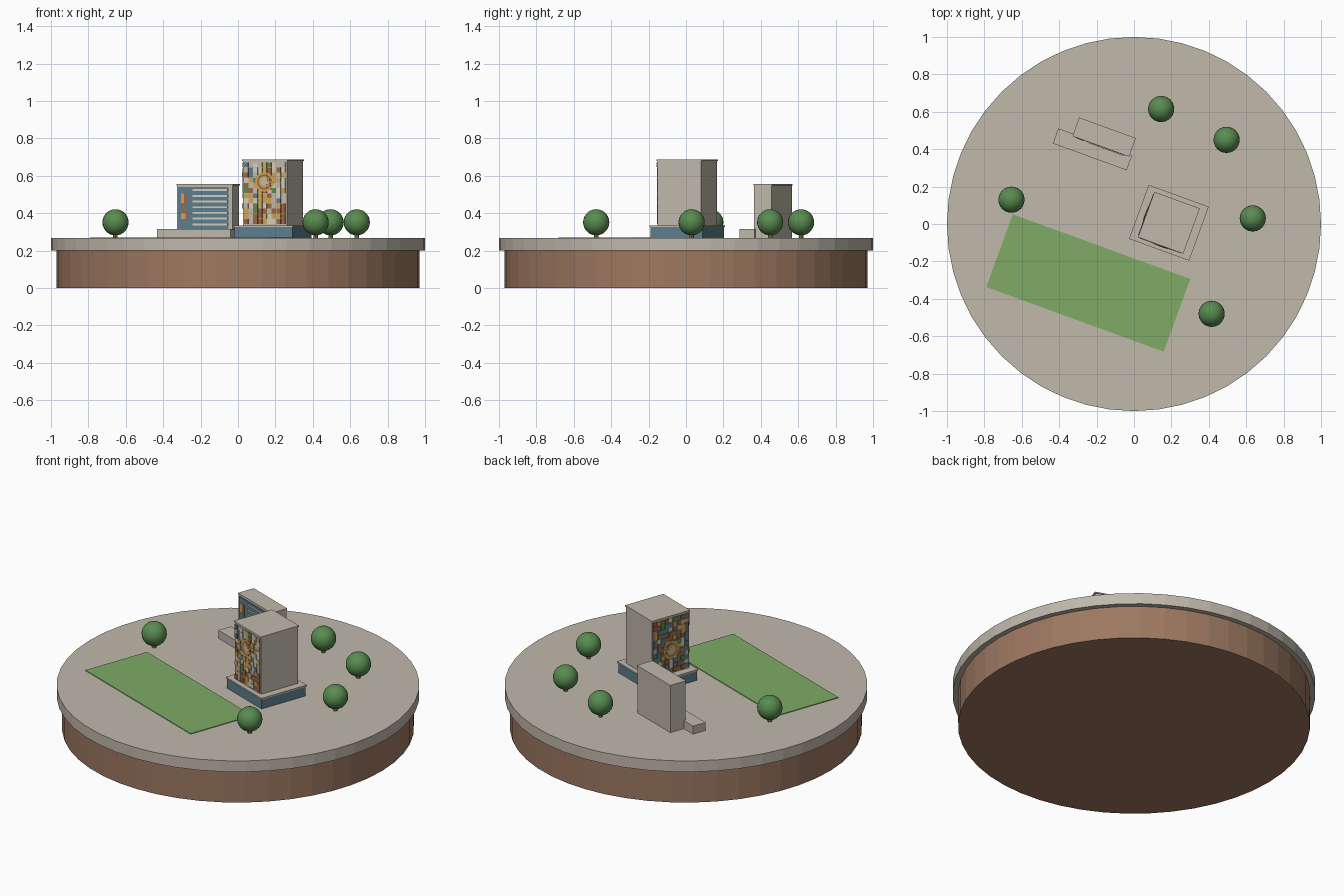
import bpy, bmesh, math, random
from mathutils import Matrix, Vector

cube = bpy.data.objects.get("Cube")
if cube:
    bpy.data.objects.remove(cube, do_unlink=True)
random.seed(4)
TURN = Matrix.Rotation(math.radians(-20), 4, 'Z')   # all built parts share this heading
GROUND = 0.267


def material(name, rgb):
    m = bpy.data.materials.new(name)
    m.use_nodes = True
    m.diffuse_color = (*rgb, 1)
    m.node_tree.nodes["Principled BSDF"].inputs["Base Color"].default_value = (*rgb, 1)
    return m


STONE = material("warm stone", (0.53, 0.48, 0.41))
SOIL = material("brown soil", (0.34, 0.19, 0.12))
GLASS = material("blue glass", (0.11, 0.21, 0.27))
GRASS = material("lawn green", (0.21, 0.41, 0.13))
LEAF = material("leaf green", (0.10, 0.26, 0.08))
GOLD = material("mosaic gold", (0.62, 0.37, 0.09))
RUST = material("mosaic rust", (0.33, 0.13, 0.06))
CREAM = material("pale cream", (0.66, 0.61, 0.51))


def finish(bm, name, mats, matrix=Matrix()):
    mesh = bpy.data.meshes.new(name)
    bm.to_mesh(mesh)
    bm.free()
    for m in mats:
        mesh.materials.append(m)
    ob = bpy.data.objects.new(name, mesh)
    ob.matrix_world = matrix
    bpy.context.collection.objects.link(ob)
    return ob


def add_box(bm, centre, size, index=0):
    mat = Matrix.Translation(centre) @ Matrix.Diagonal((*size, 1))
    verts = bmesh.ops.create_cube(bm, size=1, matrix=mat)["verts"]
    for f in {f for v in verts for f in v.link_faces}:
        f.material_index = index


def block(name, u, v, z0, z1, w, d, mat):
    """Box placed in the turned site grid."""
    bm = bmesh.new()
    add_box(bm, (0, 0, 0), (w, d, z1 - z0))
    return finish(bm, name, [mat], TURN @ Matrix.Translation((u, v, (z0 + z1) / 2)))


def cylinder(name, x, y, z0, z1, r, mat, sides):
    bm = bmesh.new()
    bmesh.ops.create_cone(bm, cap_ends=True, segments=sides, radius1=r, radius2=r, depth=z1 - z0)
    return finish(bm, name, [mat], Matrix.Translation((x, y, (z0 + z1) / 2)))


# Round ground
cylinder("soil_base", 0, 0, 0, 0.2, 0.97, SOIL, 48)
cylinder("paved_slab", 0, 0, 0.2, GROUND, 1.0, STONE, 48)
block("lawn", -0.122, -0.38, GROUND - 0.002, GROUND + 0.004, 1.01, 0.414, GRASS)

# Trees
for i, (x, y) in enumerate([(0.145, 0.615), (0.495, 0.45), (-0.655, 0.13),
                            (0.635, 0.03), (0.415, -0.48)]):
    cylinder(f"tree_trunk_{i}", x, y, GROUND - 0.005, 0.32, 0.012, SOIL, 8)
    bm = bmesh.new()
    bmesh.ops.create_uvsphere(bm, u_segments=24, v_segments=14, radius=0.07)
    for f in bm.faces:
        f.smooth = True
    finish(bm, f"tree_crown_{i}", [LEAF], Matrix.Translation((x, y, 0.351)))

# Mosaic tower
TU, TV, HALF = 0.173, 0.07, 0.125
block("tower_podium", TU, TV, GROUND - 0.002, 0.326, 0.33, 0.296, GLASS)
block("podium_cap", TU, TV, 0.326, 0.335, 0.342, 0.307, STONE)
block("tower_body", TU, TV, 0.335, 0.679, 2 * HALF, 2 * HALF, STONE)
block("tower_roof", TU, TV, 0.679, 0.686, 0.258, 0.258, STONE)


def mosaic(name, angle, weights, ring_z):
    """Tiled wall with a round emblem; the wall faces local -y before turning."""
    wall = TURN @ Matrix.Translation((TU, TV, 0)) @ Matrix.Rotation(angle, 4, 'Z')
    mats = [STONE, RUST, GOLD, GLASS, LEAF, CREAM]
    bm = bmesh.new()
    cols, rows, wide, z0, z1 = 9, 12, 0.236, 0.342, 0.672
    cw, rh = wide / cols, (z1 - z0) / rows
    for c in range(cols):
        r = 0
        while r < rows:
            tall = min(random.choice((1, 1, 1, 2)), rows - r)
            pick = random.choices(range(len(mats)), weights)[0]
            deep = random.choice((0.003, 0.005, 0.007))
            add_box(bm, (-wide / 2 + (c + 0.5) * cw, -HALF - deep / 2, z0 + (r + tall / 2) * rh),
                    (cw * 0.93, deep, rh * (tall - 0.07)), pick)
            r += tall
    finish(bm, name + "_tiles", mats, wall)

    # Emblem discs, stepped outward
    for part, radius, out, mat in (("rim", 0.053, 0.008, GOLD), ("field", 0.041, 0.009, RUST),
                                   ("band", 0.032, 0.010, GOLD), ("core", 0.021, 0.011, STONE)):
        bm = bmesh.new()
        bmesh.ops.create_cone(bm, cap_ends=True, segments=24, radius1=radius,
                              radius2=radius, depth=out)
        place = Matrix.Translation((0, -HALF - out / 2, ring_z))
        finish(bm, f"{name}_emblem_{part}", [mat],
               wall @ place @ Matrix.Rotation(math.pi / 2, 4, 'X'))


mosaic("front_mosaic", 0, (3, 3, 4, 1, 1, 3), 0.567)
mosaic("side_mosaic", -math.pi / 2, (2, 5, 2, 3, 2, 1), 0.48)

# Office block with a low wing in front
BU, BV = -0.309, 0.382
FRONT = BV - 0.05
block("office_body", BU, BV, GROUND - 0.002, 0.547, 0.316, 0.1, STONE)
block("office_roof", BU, BV, 0.547, 0.556, 0.322, 0.106, STONE)
block("low_wing", -0.345, 0.299, GROUND - 0.002, 0.316, 0.42, 0.085, STONE)
block("office_glazing", BU - 0.008, FRONT - 0.002, 0.316, 0.54, 0.285, 0.005, GLASS)
for i in range(7):
    z = 0.34 + i * 0.0305
    block(f"window_band_{i}", BU + 0.033, FRONT - 0.005, z - 0.005, z + 0.005, 0.2, 0.008, CREAM)

# Wall art beside the windows
for i, (du, z, w, h, mat) in enumerate([(-0.116, 0.435, 0.036, 0.14, RUST),
                                        (-0.126, 0.48, 0.018, 0.05, GOLD),
                                        (-0.110, 0.43, 0.016, 0.04, GLASS),
                                        (-0.122, 0.385, 0.026, 0.03, GOLD)]):
    block(f"wall_art_{i}", BU + du, FRONT - 0.004 - 0.001 * (i > 0),
          z - h / 2, z + h / 2, w, 0.004, mat)
